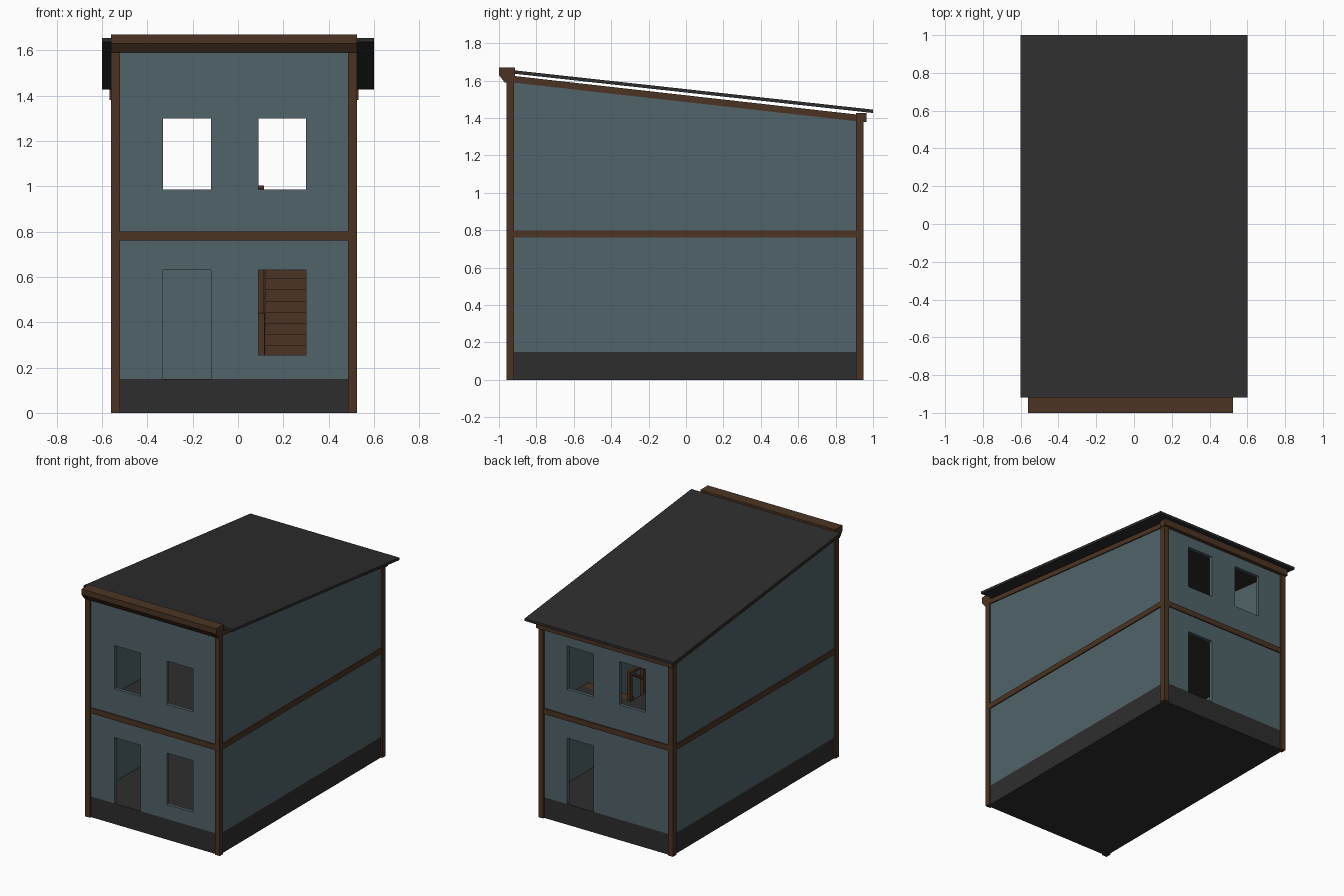
import bpy
import bmesh

cube = bpy.data.objects.get("Cube")
if cube:
    bpy.data.objects.remove(cube, do_unlink=True)


def material(name, rgb):
    m = bpy.data.materials.new(name)
    m.use_nodes = True
    m.diffuse_color = (*rgb, 1)
    m.node_tree.nodes["Principled BSDF"].inputs["Base Color"].default_value = (*rgb, 1)
    return m


TEAL = material("teal_plaster", (0.08, 0.125, 0.141))
DARK = material("dark_slate", (0.027, 0.027, 0.027))
WOOD = material("brown_wood", (0.072, 0.034, 0.016))


def add_object(name, bm, mat):
    bmesh.ops.recalc_face_normals(bm, faces=bm.faces)
    mesh = bpy.data.meshes.new(name)
    bm.to_mesh(mesh)
    bm.free()
    mesh.materials.append(mat)
    ob = bpy.data.objects.new(name, mesh)
    bpy.context.collection.objects.link(ob)
    return ob


def prism(name, x0, x1, profile, mat):
    """Extrude a (y, z) profile along x."""
    bm = bmesh.new()
    face = bm.faces.new([bm.verts.new((x0, y, z)) for y, z in profile])
    ext = bmesh.ops.extrude_face_region(bm, geom=[face])["geom"]
    moved = [v for v in ext if isinstance(v, bmesh.types.BMVert)]
    bmesh.ops.translate(bm, verts=moved, vec=(x1 - x0, 0, 0))
    return add_object(name, bm, mat)


def box(name, x0, x1, y0, y1, z0, z1, mat):
    return prism(name, x0, x1, [(y0, z0), (y1, z0), (y1, z1), (y0, z1)], mat)


def sloped(name, x0, x1, y0, y1, za, zb, thick, mat):
    """Bar along y whose top runs from za to zb."""
    return prism(name, x0, x1, [(y0, za - thick), (y1, zb - thick), (y1, zb), (y0, za)], mat)


def pierced_wall(name, y, thick, z0, z1, holes):
    """Wall facing y, with rectangular openings (x0, x1, z0, z1)."""
    xs = sorted({WX0, WX1, *(v for h in holes for v in h[:2])})
    zs = sorted({z0, z1, *(v for h in holes for v in h[2:])})
    bm = bmesh.new()
    grid = [[bm.verts.new((x, y, z)) for z in zs] for x in xs]
    for i in range(len(xs) - 1):
        for j in range(len(zs) - 1):
            cx, cz = (xs[i] + xs[i + 1]) / 2, (zs[j] + zs[j + 1]) / 2
            if not any(a < cx < b and c < cz < d for a, b, c, d in holes):
                bm.faces.new([grid[i][j], grid[i + 1][j], grid[i + 1][j + 1], grid[i][j + 1]])
    ext = bmesh.ops.extrude_face_region(bm, geom=bm.faces[:])["geom"]
    moved = [v for v in ext if isinstance(v, bmesh.types.BMVert)]
    bmesh.ops.translate(bm, verts=moved, vec=(0, thick, 0))
    return add_object(name, bm, TEAL)


# Frame limits and wall planes set slightly behind the posts
X0, X1, Y0, Y1 = -0.56, 0.525, -0.96, 0.95
POST, INSET, THICK = 0.04, 0.012, 0.025
WX0, WX1, WY0, WY1 = X0 + INSET, X1 - INSET, Y0 + INSET, Y1 - INSET
BASE, FLOOR = 0.15, 0.79


def eave(y):
    """Height of the top of the sloping side beams."""
    return 1.625 - 0.1125 * (y + 0.92)


# Plinth and walls
box("plinth", WX0, WX1, WY0, WY1, 0, BASE, DARK)
LEFT, RIGHT = (-0.33, -0.12), (0.09, 0.30)
WINDOW, DOOR = (0.985, 1.30), (BASE, 0.63)
upper = [LEFT + WINDOW, RIGHT + WINDOW]
pierced_wall("front_wall", WY0, THICK, BASE, 1.61, upper + [LEFT + DOOR, RIGHT + (0.255, 0.63)])
pierced_wall("back_wall", WY1, -THICK, BASE, 1.40, upper + [RIGHT + DOOR])
for side, a, b in (("right", WX0, WX0 + THICK), ("left", WX1 - THICK, WX1)):
    prism(side + "_wall", a, b, [(WY0, BASE), (WY1, BASE), (WY1, eave(WY1) - 0.01),
                                 (WY0, eave(WY0) - 0.01)], TEAL)

# Corner posts, mid beams and sloping top beams
for side, a in (("right", X0), ("left", X1 - POST)):
    for end, b in (("front", Y0), ("back", Y1 - POST)):
        prism(f"{end}_{side}_post", a, a + POST,
              [(b, 0), (b + POST, 0), (b + POST, eave(b + POST)), (b, eave(b))], WOOD)
    box(side + "_mid_beam", a + 0.004, a + POST - 0.004, Y0 + POST, Y1 - POST, 0.76, 0.80, WOOD)
    sloped(side + "_top_beam", a + 0.004, a + POST - 0.004, Y0 + POST, Y1 - POST,
           eave(Y0 + POST), eave(Y1 - POST), 0.036, WOOD)
for end, b in (("front", Y0), ("back", Y1 - POST)):
    box(end + "_mid_beam", X0 + POST, X1 - POST, b + 0.004, b + POST - 0.004, 0.76, 0.80, WOOD)

# Roof with its front fascia and back beam
prism("front_fascia", X0, X1, [(-0.915, 1.59), (-0.97, 1.59), (-1.0, 1.63),
                               (-1.0, 1.67), (-0.915, 1.67)], WOOD)
box("back_top_beam", X0 - 0.006, X1 + 0.006, 0.91, 0.965, 1.38, 1.428, WOOD)
sloped("roof", -0.6, 0.6, -0.918, 1.0, 1.655, 1.445, 0.018, DARK)

# Upper floor around the stair opening
SY0, SY1, SX = -0.4, 0.5, 0.09
IX0, IX1, IY0, IY1 = WX0 + THICK, WX1 - THICK, WY0 + THICK, WY1 - THICK
box("upper_floor", IX0, SX, IY0, IY1, FLOOR - 0.04, FLOOR, DARK)
box("upper_floor_front", SX, IX1, IY0, SY0, FLOOR - 0.04, FLOOR, DARK)
box("upper_floor_back", SX, IX1, SY1, IY1, FLOOR - 0.04, FLOOR, DARK)

# Staircase
STEPS = 13
rise, run = (FLOOR - BASE) / STEPS, (SY1 - SY0) / STEPS
for i in range(STEPS):
    y, z = SY0 + i * run, BASE + i * rise
    box(f"step_{i + 1}", SX + 0.03, IX1, y, y + run + 0.01, z, z + rise, WOOD)
sloped("stair_stringer", SX, SX + 0.03, SY0, SY1, BASE + rise, FLOOR, 0.06, WOOD)
sloped("stair_handrail", SX, SX + 0.025, SY0, SY1, 0.44, 1.0, 0.022, WOOD)
box("bottom_newel", SX, SX + 0.028, SY0 - 0.015, SY0 + 0.015, BASE, 0.44, WOOD)

# Upper landing railing
box("landing_rail", SX, SX + 0.025, SY0, SY1 + 0.015, 0.98, 1.003, WOOD)
RAILS = 7
for i in range(RAILS):
    y = SY0 + (SY1 - SY0) * i / (RAILS - 1)
    box(f"landing_post_{i + 1}", SX, SX + 0.025, y - 0.013, y + 0.013, FLOOR - 0.03, 0.99, WOOD)
